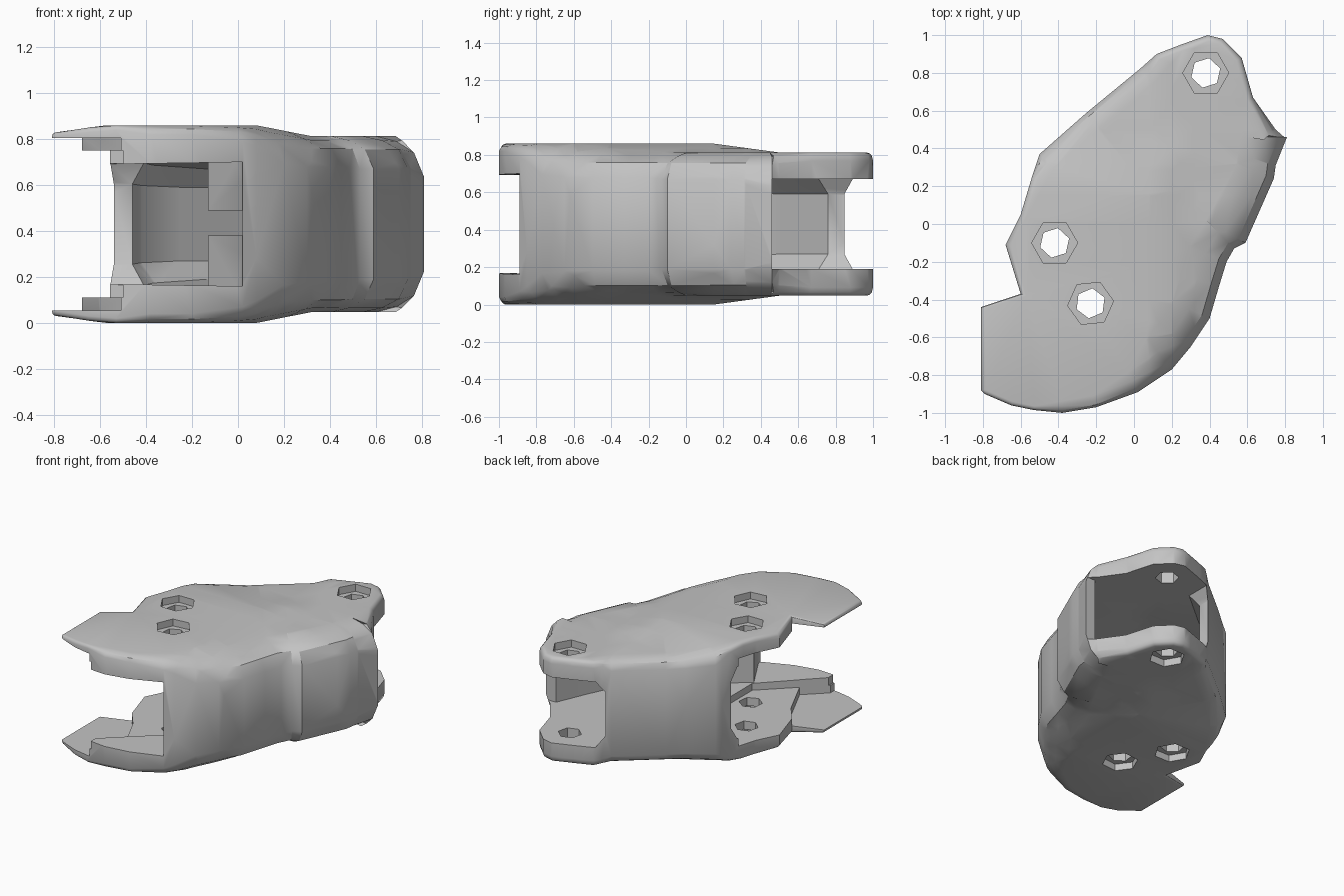
import bpy, bmesh, math
from mathutils import Vector

if "Cube" in bpy.data.objects:
    bpy.data.objects.remove(bpy.data.objects["Cube"])

MID = 0.43

grey = bpy.data.materials.new("plain grey")
grey.use_nodes = True
grey.diffuse_color = (0.55, 0.55, 0.55, 1)
grey.node_tree.nodes["Principled BSDF"].inputs["Base Color"].default_value = (0.55, 0.55, 0.55, 1)


def ramp(v, a, b):
    return min(max((v - a) / (b - a), 0), 1)


def thin(p):
    """Thin the far end and the tips towards the middle height."""
    k = 1 - 0.11 * max(ramp(p[0], 0.08, 0.32), ramp(p[1], 0.15, 0.5))
    k -= 0.07 * ramp(-p[0], 0.6, 0.75)
    return (p[0], p[1], MID + (p[2] - MID) * k)


def loft(name, rings):
    bm = bmesh.new()
    loops = [[bm.verts.new(p) for p in ring] for ring in rings]
    n = len(loops[0])
    for a, b in zip(loops, loops[1:]):
        for i in range(n):
            j = (i + 1) % n
            bm.faces.new((a[i], a[j], b[j], b[i]))
    bm.faces.new(loops[0][::-1])
    bm.faces.new(loops[-1])
    bmesh.ops.triangulate(bm, faces=bm.faces[:])
    # Slices let the thickness change smoothly
    for x, y in ((0.08, 0), (0.2, 0), (0.32, 0), (0, 0.15), (0, 0.32), (0, 0.5)):
        bmesh.ops.bisect_plane(bm, geom=bm.verts[:] + bm.edges[:] + bm.faces[:], dist=1e-5,
                               plane_co=(x, y, 0), plane_no=(1, 0, 0) if x else (0, 1, 0))
        bmesh.ops.triangulate(bm, faces=bm.faces[:])
    for v in bm.verts:
        v.co = thin(v.co)
    return finish(name, bm)


def finish(name, bm):
    bmesh.ops.recalc_face_normals(bm, faces=bm.faces[:])
    if bm.calc_volume(signed=True) < 0:
        bmesh.ops.reverse_faces(bm, faces=bm.faces[:])
    mesh = bpy.data.meshes.new(name)
    bm.to_mesh(mesh)
    bm.free()
    mesh.materials.append(grey)
    obj = bpy.data.objects.new(name, mesh)
    bpy.context.collection.objects.link(obj)
    return obj


def prism(name, pts, z0, z1):
    bm = bmesh.new()
    low, high = [[bm.verts.new((x, y, z)) for x, y in pts] for z in (z0, z1)]
    for i in range(len(pts)):
        bm.faces.new((low[i - 1], low[i], high[i], high[i - 1]))
    bm.faces.new(low[::-1])
    bm.faces.new(high)
    return finish(name, bm)


def combine(target, other, operation):
    mod = target.modifiers.new(operation.lower(), "BOOLEAN")
    mod.operation = operation
    mod.solver = "EXACT"
    mod.object = other
    bpy.context.view_layer.update()
    bpy.context.view_layer.objects.active = target
    bpy.ops.object.modifier_apply(modifier=mod.name)
    bpy.data.objects.remove(other)


# Plan outline in runs, each with its edge slope: (height, inset, points)
runs = [
    (0.02, 0.02, [(-0.81, -0.44), (-0.81, -0.88), (-0.79, -0.9), (-0.65, -0.96), (-0.53, -0.985)]),
    (0.04, 0.06, [(-0.38, -1), (-0.2, -0.97)]),
    (0.07, 0.11, [(0.02, -0.89)]),
    (0.15, 0.2, [(0.2, -0.77), (0.3, -0.65), (0.4, -0.5), (0.45, -0.33), (0.49, -0.2)]),
    (0.16, 0.2, [(0.53, -0.13), (0.59, -0.1), (0.74, 0.24), (0.75, 0.31)]),
    (0.2, 0.2, [(0.81, 0.46)]),
    (0.16, 0.08, [(0.75, 0.5)]),
    (0.05, 0.03, [(0.63, 0.67), (0.57, 0.88), (0.47, 0.98), (0.39, 1), (0.25, 0.95), (0.12, 0.9)]),
    (0.08, 0.1, [(0.03, 0.82), (-0.25, 0.59), (-0.5, 0.37)]),
    (0.03, 0.03, [(-0.54, 0.25), (-0.6, 0.05), (-0.68, -0.11), (-0.6, -0.37)]),
]
outline = [(Vector(p), c, w) for c, w, pts in runs for p in pts]


def edge_ring(inset, height):
    """Outline moved inwards, at a share of each point's slope height."""
    ring = []
    for i, (p, c, w) in enumerate(outline):
        d = (outline[(i + 1) % len(outline)][0] - outline[i - 1][0]).normalized()
        q = p + Vector((-d.y, d.x)) * w * inset
        ring.append((q.x, q.y, c * height))
    return ring


# Main shell with rounded upper and lower edges
lower = [edge_ring(1.05, 0), edge_ring(0.6, 0.13), edge_ring(0.22, 0.4), edge_ring(0, 1)]
upper = [[(x, y, 2 * MID - z) for x, y, z in ring] for ring in reversed(lower)]
shell = loft("joint_shell", lower + upper)

# Hollow core, open at both ends, with sloped corners along the back wall
front_side = [(-1.2, -1.2), (0.02, -1.2), (0.02, -0.81), (0.15, -0.68), (0.3, -0.5), (0.37, -0.33),
              (0.42, -0.15), (0.5, -0.05), (0.64, 0.25), (0.73, 0.46), (1.2, 0.46), (1.2, 1.2)]
back_side = [(0.06, 1.2), (0.06, 0.76), (-0.42, 0.36), (-0.46, 0.25), (-1.2, 0.25)]
core = []
for z, s in ((0.16, 0.05), (0.25, 0), (0.61, 0), (0.70, 0.05)):
    core.append([(x, y, z) for x, y in front_side] + [(x + s, y - s, z) for x, y in back_side])
combine(shell, loft("core_cutter", core), "DIFFERENCE")

# Thinner ears, and thinner tongues at their tips
ear = [(-1.3, 0.19), (-0.5, 0.19), (-0.13, -0.3), (-0.13, -0.58), (-0.5, -0.93), (-0.5, -1.3), (-1.3, -1.3)]
combine(shell, prism("ear_cutter", ear, 0.11, 0.75), "DIFFERENCE")
tongue = [(-1.4, -0.37), (-1.4, -1.4), (-0.51, -1.4), (-0.51, -0.94), (-0.36, -0.8), (-0.5, -0.5), (-0.6, -0.37)]
combine(shell, prism("tongue_cutter", tongue, 0.055, 0.805), "DIFFERENCE")

# Thick stops behind the wall end, split by a slot
stop = [(0.025, -0.875), (0.2, -0.74), (0.36, -0.5), (0.1, -0.42), (-0.13, -0.6)]
for z0, z1 in ((0.14, 0.38), (0.49, 0.72)):
    combine(shell, prism("wall_stop", stop, z0, z1), "UNION")


# Hexagonal through holes with wider hexagonal recesses
def hexagon(x, y, r, turn):
    return [(x + r * math.cos(turn + k * math.pi / 3), y + r * math.sin(turn + k * math.pi / 3))
            for k in range(6)]


for x, y, turn, top in ((0.38, 0.8, 0, 0.81), (-0.42, -0.1, 0, 0.86), (-0.23, -0.42, 0.1, 0.86)):
    combine(shell, prism("hole_cutter", hexagon(x, y, 0.08, turn + 0.3), -0.2, 1.1), "DIFFERENCE")
    wide = hexagon(x, y, 0.122, turn)
    for z0, z1 in ((top - 0.05, 1.15), (-0.25, 2 * MID - top + 0.05)):
        combine(shell, prism("recess_cutter", wide, z0, z1), "DIFFERENCE")

bpy.ops.object.select_all(action="DESELECT")
shell.select_set(True)
bpy.context.view_layer.objects.active = shell
bpy.ops.object.shade_smooth_by_angle(angle=math.radians(35))
